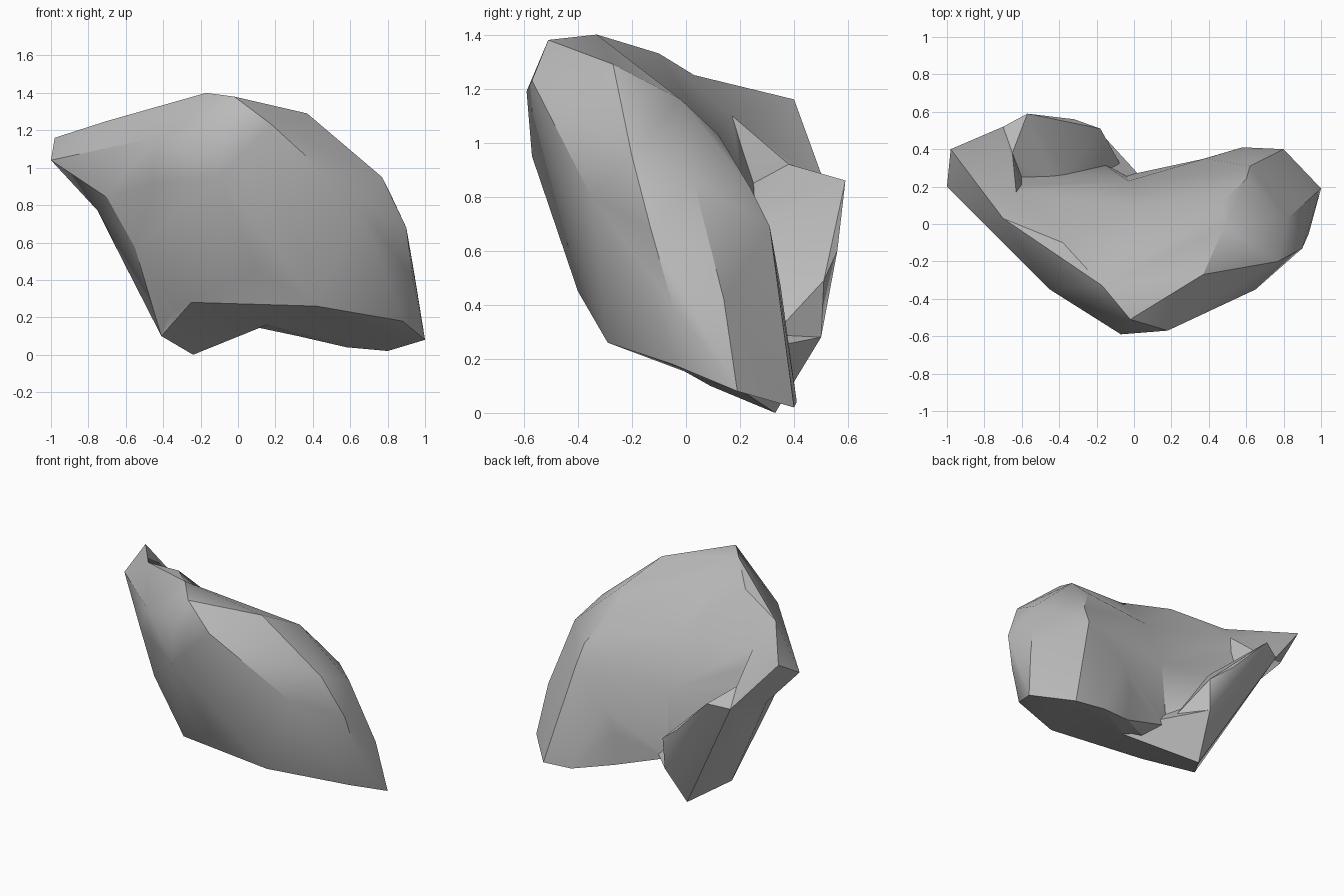
import bpy, bmesh, math

if "Cube" in bpy.data.objects:
    bpy.data.objects.remove(bpy.data.objects["Cube"])

grey = bpy.data.materials.new("stone_grey")
grey.diffuse_color = (0.5, 0.5, 0.5, 1)
grey.use_nodes = True
grey.node_tree.nodes["Principled BSDF"].inputs["Base Color"].default_value = grey.diffuse_color


def hull(name, *groups):
    """Faceted chunk wrapped around a few corner points."""
    bm = bmesh.new()
    for p in sorted({p for g in groups for p in g}):
        bm.verts.new(p)
    bmesh.ops.convex_hull(bm, input=bm.verts[:])
    loose = [v for v in bm.verts if not v.link_faces]
    bmesh.ops.delete(bm, geom=loose, context='VERTS')
    bmesh.ops.recalc_face_normals(bm, faces=bm.faces[:])
    me = bpy.data.meshes.new(name)
    bm.to_mesh(me)
    bm.free()
    me.materials.append(grey)
    ob = bpy.data.objects.new(name, me)
    bpy.context.collection.objects.link(ob)
    return ob


# seams shared by neighbouring chunks
crest = [(-.02, -.51, 1.38), (-.17, -.33, 1.40)]
brow = [(-.07, -.59, 1.19), (-.20, -.47, 1.0), (-.10, -.57, .95),
        (-.28, -.24, .42), (-.25, -.23, .28)]
back_valley = [(0, .10, 1.0), (-.03, .23, .67)]
shoulder = [(-.70, .03, 1.25), (-.63, .17, 1.10), (-.60, .25, .85), (-.75, .20, .77)]
hollow = [(-.40, .22, .72), (-.16, .32, .37), (-.04, .26, .22)]
left_rim = [(-.65, .19, .57), (-.36, -.02, .22)]
fin_top = [(-.65, .38, .92), (-.70, .52, .83)]
fin_foot = [(-.41, .09, .10), (-.24, .33, 0), (-.19, .50, .28)]
notch = [(.23, .04, .19), (.06, .15, .155)]
fold = [(.38, .35, .47), (.32, .32, .10)]

# big right lobe
ridge = [(.37, -.27, 1.29), (.48, -.02, 1.16), (.47, .12, 1.03), (.60, .24, .83), (.62, .31, .69)]
right_edge = [(.77, -.20, .95), (.82, .03, .85), (.90, -.13, .68), (.935, -.05, .40), (.945, .14, .42)]
base = [(1, .19, .08), (.80, .40, .02), (.58, .41, .04), (.42, -.29, .26), (.88, -.05, .18)]
front = [(.18, -.57, 1.23), (.65, -.35, .80), (.10, -.40, .45)]
rock = hull("rock", crest, brow, back_valley, ridge, right_edge, base, front, fold, notch[:1])

# left wing, pointed spur, lower fin and the webs around the notch
cheek = [(-.45, -.35, 1.16), (-.70, -.06, .84), (-.55, -.12, .57), (-.45, -.30, .92)]
wing = hull("left_wing", crest, brow, back_valley, shoulder, hollow, left_rim, cheek,
            [(-.38, -.10, 1.33), (-.33, -.30, 1.27)])
spur = hull("spur", shoulder, fin_top, cheek[:2], [(-1, .20, 1.04), (-.98, .40, 1.16)])
fin = hull("lower_fin", shoulder[2:], fin_top, hollow, left_rim, fin_foot, cheek[2:3],
           [(-.57, .59, .86), (-.18, .51, .49), (-.32, .56, .60)])
web = hull("web", hollow[1:], fin_foot, left_rim[1:], brow[-1:], notch)
fold_web = hull("fold_web", fold, notch, hollow[2:], back_valley[1:])

# fuse the chunks into one stone
bpy.context.view_layer.objects.active = rock
rock.select_set(True)
for part in (wing, spur, fin, web, fold_web):
    mod = rock.modifiers.new("fuse", 'BOOLEAN')
    mod.operation = 'UNION'
    mod.solver = 'EXACT'
    mod.object = part
    bpy.ops.object.modifier_apply(modifier=mod.name)
    bpy.data.objects.remove(part)
bpy.ops.object.shade_smooth_by_angle(angle=math.radians(32))
